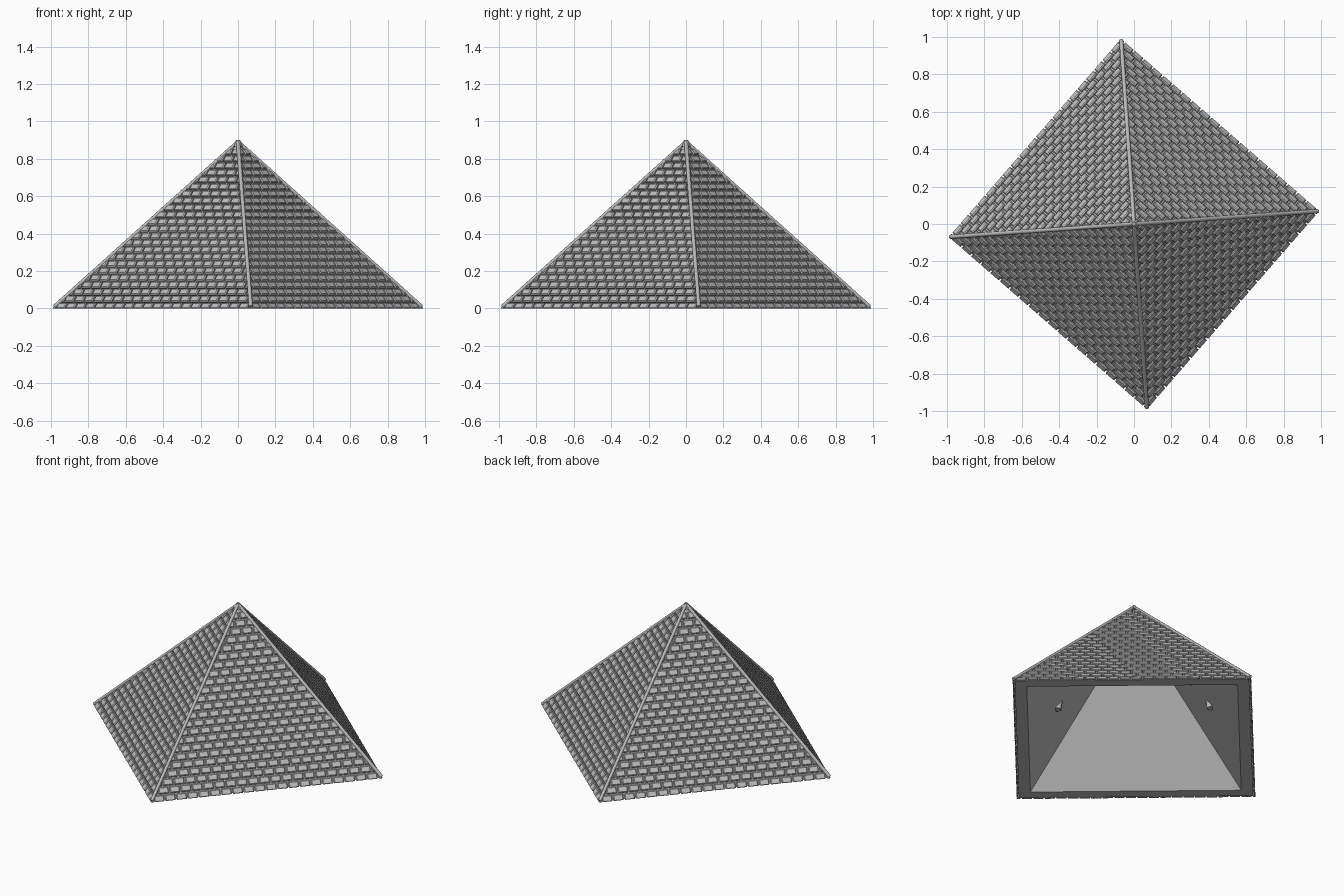
import bpy, bmesh, math
from mathutils import Vector

if "Cube" in bpy.data.objects:
    bpy.data.objects.remove(bpy.data.objects["Cube"])

TURN = math.radians(4)      # twist of the square plan
APOTHEM, HEIGHT = 0.705, 0.9
SLANT = math.hypot(APOTHEM, HEIGHT)
ROWS, BRICK, GAP, DEPTH = 24, 0.068, 0.008, 0.014
UP = Vector((0, 0, 1))


def material(name, value):
    m = bpy.data.materials.new(name)
    m.use_nodes = True
    m.diffuse_color = (value, value, value, 1)
    m.node_tree.nodes["Principled BSDF"].inputs["Base Color"].default_value = m.diffuse_color
    return m


stone = material("grey stone", 0.5)


def add_object(name, bm):
    bmesh.ops.recalc_face_normals(bm, faces=bm.faces)
    mesh = bpy.data.meshes.new(name)
    bm.to_mesh(mesh)
    bm.free()
    mesh.materials.append(stone)
    obj = bpy.data.objects.new(name, mesh)
    bpy.context.collection.objects.link(obj)
    return obj


def corner(radius, k, z=0):
    a = TURN + k * math.pi / 2
    return Vector((radius * math.cos(a), radius * math.sin(a), z))


def clamp(v, limit):
    return max(-limit, min(limit, v))


# Hollow shell: outer and inner pyramids joined by a flat rim
bm = bmesh.new()
rings = []
for apothem, top in ((APOTHEM - 0.016, HEIGHT - 0.02), (0.62, 0.79)):
    ring = [bm.verts.new(corner(apothem * math.sqrt(2), k)) for k in range(4)]
    apex = bm.verts.new((0, 0, top))
    for k in range(4):
        bm.faces.new((ring[k], ring[(k + 1) % 4], apex))
    rings.append(ring)
outer, inner = rings
for k in range(4):
    j = (k + 1) % 4
    bm.faces.new((outer[k], outer[j], inner[j], inner[k]))
add_object("hollow_shell", bm)


# Staggered courses of bevelled bricks, trimmed at the hips
def add_brick(bm, out, across, normal, x0, x1, s0, s1):
    levels = []
    for inset, lift in ((0, -DEPTH), (0, -0.005), (0.005, 0)):
        verts = []
        for x, s in ((x0 + inset, s0 + inset), (x1 - inset, s0 + inset),
                     (x1 - inset, s1 - inset), (x0 + inset, s1 - inset)):
            f = s / SLANT
            x = clamp(x, APOTHEM * (1 - f) - 0.004)
            p = out * APOTHEM * (1 - f) + across * x + UP * HEIGHT * f + normal * lift
            p.z = max(p.z, 0)
            verts.append(bm.verts.new(p))
        levels.append(verts)
    bm.faces.new(levels[-1])
    for low, high in zip(levels, levels[1:]):
        for k in range(4):
            j = (k + 1) % 4
            bm.faces.new((low[k], low[j], high[j], high[k]))


step = SLANT / ROWS
for side in range(4):
    out = corner(1, side + 0.5)
    across = UP.cross(out)
    normal = (out * HEIGHT + UP * APOTHEM).normalized()
    bm = bmesh.new()
    for row in range(ROWS - 1):
        s0, s1 = row * step, (row + 1) * step - GAP
        half = APOTHEM * (1 - s0 / SLANT) - 0.01
        shift = 0.5 * (row % 2)
        for i in range(-12, 12):
            x0 = (i + shift) * BRICK
            x1 = x0 + BRICK - GAP
            if x1 > -half and x0 < half:
                add_brick(bm, out, across, normal, x0, x1, s0, s1)
    add_object("brick_face_%d" % (side + 1), bm)


# Tubes for the hip caps and inner ribs
def tube(name, points, radius):
    curve = bpy.data.curves.new(name, "CURVE")
    curve.dimensions = "3D"
    curve.bevel_depth = radius
    curve.bevel_resolution = 1
    curve.use_fill_caps = True
    spline = curve.splines.new("POLY")
    spline.points.add(len(points) - 1)
    for point, co in zip(spline.points, points):
        point.co = (*co, 1)
    curve.materials.append(stone)
    obj = bpy.data.objects.new(name, curve)
    bpy.context.collection.objects.link(obj)
    return obj


for k in range(4):
    tube("hip_cap_%d" % (k + 1),
         [corner(0.985, k, 0.009), Vector((0, 0, HEIGHT - 0.009))], 0.011)

# Small cap stone on the peak
bm = bmesh.new()
bmesh.ops.create_cone(bm, cap_ends=True, segments=8, radius1=0.03, radius2=0.01, depth=0.035)
bmesh.ops.translate(bm, verts=bm.verts, vec=(0, 0, HEIGHT - 0.0175))
add_object("peak_cap", bm)

# Curved ribs on two opposite inner walls
for name, k in (("inner_rib_left", 1.5), ("inner_rib_right", 3.5)):
    path = []
    for n in range(9):
        a = math.radians(n * 7.5)
        path.append(corner(0.21 + 0.24 * math.cos(a), k, 0.2 + 0.22 * math.sin(a)))
    tube(name, path, 0.025)
